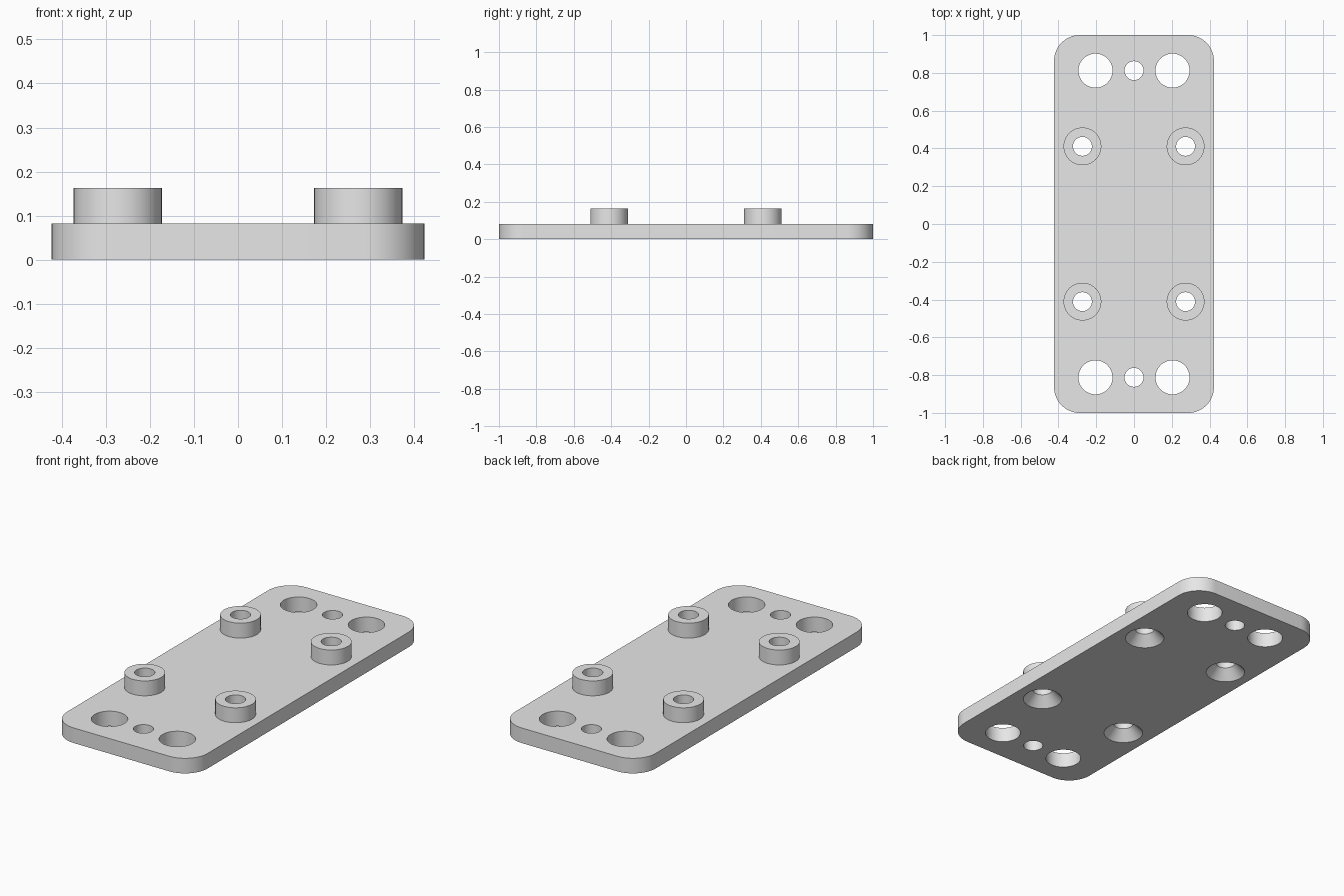
import bpy, bmesh
from math import cos, sin, pi, radians

if "Cube" in bpy.data.objects:
    bpy.data.objects.remove(bpy.data.objects["Cube"], do_unlink=True)

HALF_X, HALF_Y, CORNER = 0.423, 1.0, 0.136
THICK, BOSS_TOP = 0.082, 0.163
SIDES = 64
BOSSES = [(sx * 0.273, sy * 0.411) for sx in (-1, 1) for sy in (-1, 1)]

grey = bpy.data.materials.new("plain grey")
grey.use_nodes = True
grey.diffuse_color = (0.8, 0.8, 0.8, 1)
grey.node_tree.nodes["Principled BSDF"].inputs["Base Color"].default_value = (0.8, 0.8, 0.8, 1)


def loft(bm, rings):
    """Skin a stack of equal-length rings and cap both ends."""
    rows = [[bm.verts.new(p) for p in ring] for ring in rings]
    n = len(rows[0])
    for low, high in zip(rows, rows[1:]):
        for i in range(n):
            j = (i + 1) % n
            bm.faces.new((low[i], low[j], high[j], high[i]))
    bm.faces.new(rows[0][::-1])
    bm.faces.new(rows[-1])


def turned(bm, x, y, profile):
    """Round solid from (radius, height) pairs."""
    loft(bm, [[(x + r * cos(2 * pi * i / SIDES), y + r * sin(2 * pi * i / SIDES), z)
               for i in range(SIDES)] for r, z in profile])


def make_object(name, bm):
    mesh = bpy.data.meshes.new(name)
    bm.to_mesh(mesh)
    bm.free()
    mesh.materials.append(grey)
    obj = bpy.data.objects.new(name, mesh)
    bpy.context.collection.objects.link(obj)
    return obj


# Plate with rounded corners
bm = bmesh.new()
outline = []
for k, (sx, sy) in enumerate([(1, 1), (-1, 1), (-1, -1), (1, -1)]):
    for i in range(17):
        a = (k + i / 16) * pi / 2
        outline.append((sx * (HALF_X - CORNER) + CORNER * cos(a),
                        sy * (HALF_Y - CORNER) + CORNER * sin(a)))
loft(bm, [[(x, y, z) for x, y in outline] for z in (0, THICK)])
plate = make_object("mounting_plate", bm)

# Raised bosses
bm = bmesh.new()
for x, y in BOSSES:
    turned(bm, x, y, [(0.1, THICK / 2), (0.1, BOSS_TOP)])
bosses = make_object("bosses", bm)

# Countersunk boss holes and plain end holes
bm = bmesh.new()
for x, y in BOSSES:
    turned(bm, x, y, [(0.11, -0.011), (0.05, 0.054), (0.05, 0.3)])
for sy in (-1, 1):
    for x, r in ((-0.204, 0.09), (0, 0.05), (0.204, 0.09)):
        turned(bm, x, sy * 0.812, [(r, -0.1), (r, 0.3)])
holes = make_object("hole_cutters", bm)

# Join the bosses, cut the holes
bpy.ops.object.select_all(action='DESELECT')
bpy.context.view_layer.objects.active = plate
plate.select_set(True)
for helper, operation in ((bosses, 'UNION'), (holes, 'DIFFERENCE')):
    helper.hide_render = True
    mod = plate.modifiers.new(helper.name, 'BOOLEAN')
    mod.operation = operation
    mod.solver = 'EXACT'
    mod.object = helper
    bpy.ops.object.modifier_apply(modifier=mod.name)
    bpy.data.objects.remove(helper, do_unlink=True)

bpy.ops.object.shade_smooth_by_angle(angle=radians(30))
